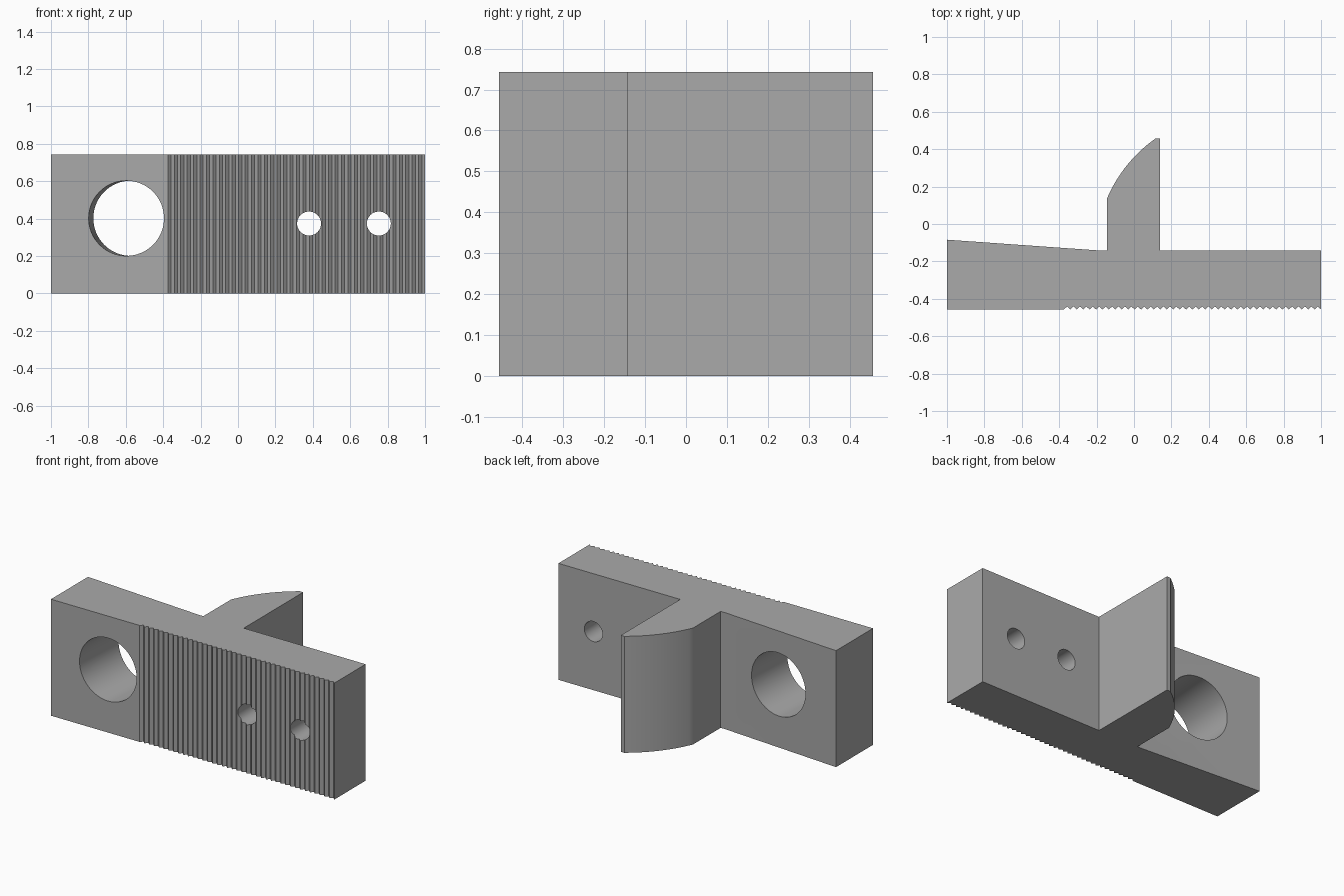
import bpy, math
from mathutils import Vector

cube = bpy.data.objects.get("Cube")
if cube:
    bpy.data.objects.remove(cube, do_unlink=True)

HEIGHT = 0.743
FRONT, BACK, TIP = -0.457, -0.142, 0.457

grey = bpy.data.materials.new("plain grey")
grey.use_nodes = True
grey.diffuse_color = (0.4, 0.4, 0.4, 1)
grey.node_tree.nodes["Principled BSDF"].inputs["Base Color"].default_value = (0.4, 0.4, 0.4, 1)


def arc(start, end, sag, steps):
    """Points of a circular arc bulging to the left of start -> end."""
    a, b = Vector(start), Vector(end)
    chord = b - a
    normal = Vector((-chord.y, chord.x)).normalized()
    radius = (chord.length ** 2 / 4 + sag ** 2) / (2 * sag)
    centre = (a + b) / 2 - normal * (radius - sag)
    half = math.asin(chord.length / 2 / radius)
    mid = math.atan2(normal.y, normal.x)
    angles = [mid + half - 2 * half * i / steps for i in range(steps + 1)]
    return [(centre.x + radius * math.cos(t), centre.y + radius * math.sin(t)) for t in angles]


def extrude(name, outline):
    n = len(outline)
    verts = [(x, y, z) for z in (0, HEIGHT) for x, y in outline]
    faces = [tuple(reversed(range(n))), tuple(range(n, 2 * n))]
    faces += [(i, (i + 1) % n, (i + 1) % n + n, i + n) for i in range(n)]
    mesh = bpy.data.meshes.new(name)
    mesh.from_pydata(verts, [], faces)
    obj = bpy.data.objects.new(name, mesh)
    bpy.context.collection.objects.link(obj)
    mesh.materials.append(grey)
    return obj


# Serrated gripping edge along the front
TEETH, START, DEPTH = 40, -0.375, 0.016
pitch = (1 - START) / TEETH
serration = []
for i in range(TEETH):
    x = START + i * pitch
    serration += [(x, FRONT), (x + pitch / 2, FRONT + DEPTH)]

# Body outline, counter-clockwise: front, right end, fin, sloped back
outline = [(-1, FRONT)] + serration + [(1, FRONT), (1, BACK), (0.14, BACK), (0.14, TIP)]
outline += reversed(arc((-0.145, 0.135), (0.115, TIP), 0.029, 16))
outline += [(-0.145, BACK), (-0.18, BACK), (-1, -0.084)]
body = extrude("clamp_body", outline)


def drill(name, x, z, radius, tilt=0):
    """Cut a round hole from front to back; x is its centre on the front face."""
    mid = (FRONT + BACK) / 2
    bpy.ops.mesh.primitive_cylinder_add(
        vertices=64, radius=radius, depth=0.6,
        location=(x + math.tan(tilt) * (mid - FRONT), mid, z),
        rotation=(math.pi / 2, 0, -tilt))
    cutter = bpy.context.object
    cutter.name = name
    cutter.data.materials.append(grey)
    cutter.hide_render = True
    cut = body.modifiers.new(name, 'BOOLEAN')
    cut.operation = 'DIFFERENCE'
    cut.solver = 'EXACT'
    cut.object = cutter
    bpy.context.view_layer.objects.active = body
    bpy.ops.object.modifier_apply(modifier=cut.name)
    bpy.data.objects.remove(cutter, do_unlink=True)


# Large hole square to the sloped back, two small straight holes
drill("large_hole", -0.597, 0.402, 0.201, math.atan(0.07))
for x in (0.38, 0.753):
    drill("small_hole", x, 0.374, 0.064)

# Smooth the curved walls, keep corners sharp
bpy.ops.object.select_all(action='DESELECT')
body.select_set(True)
bpy.context.view_layer.objects.active = body
bpy.ops.object.shade_smooth_by_angle(angle=math.radians(25))
